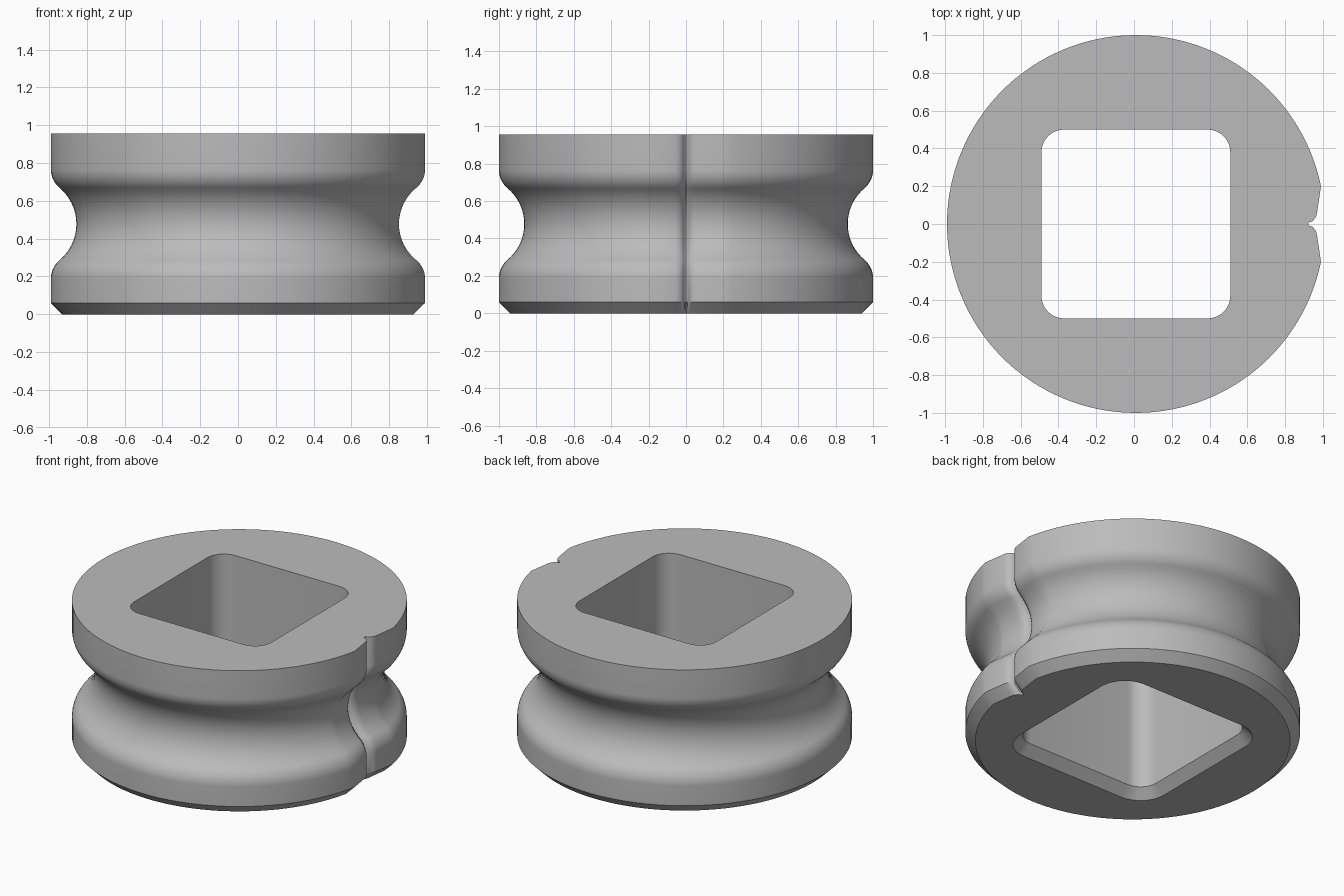
import bpy, bmesh
from math import sin, cos, asin, pi, radians, sqrt

cube = bpy.data.objects.get("Cube")
if cube:
    bpy.data.objects.remove(cube)

SHIFT = 0.01        # keeps the notched ring centred on x
HEIGHT = 0.955
CHAMFER = 0.06
HOLE, CORNER = 0.5, 0.12

# Outer profile (radius, height): chamfer, fillet, round groove, fillet
mid, steps, sweep = HEIGHT / 2, 8, radians(50)
groove, big, small = 0.865, 0.25, 0.128
upper = [(groove + big * (1 - cos(a)), big * sin(a))
         for a in (sweep * i / steps for i in range(steps + 1))]
upper += [(1 - small * (1 - cos(a)), (big + small) * sin(sweep) - small * sin(a))
          for a in (sweep * (1 - i / steps) for i in range(1, steps + 1))]
profile = [(1 - CHAMFER, 0), (1, CHAMFER)]
profile += [(r, mid - z) for r, z in reversed(upper)]
profile += [(r, mid + z) for r, z in upper[1:]] + [(1, HEIGHT)]

# Notch on the +x side: (half width y, inward depth)
notch = [(0, 0.09), (0.008, 0.084), (0.015, 0.065), (0.03, 0.051),
         (0.045, 0.043), (0.06, 0.039), (0.2, 0)]


def outer_ring(r, z, around=120):
    half = [(sqrt(r * r - y * y) - d, y) for y, d in notch]
    start = asin(notch[-1][0] / r)
    arc = [start + (2 * pi - 2 * start) * i / around for i in range(1, around)]
    pts = half + [(r * cos(a), r * sin(a)) for a in arc]
    pts += [(x, -y) for x, y in reversed(half[1:])]
    return [(x + SHIFT, y, z) for x, y in pts]


def hole_ring(grow, z, steps=8):
    flat = HOLE - CORNER
    pts = []
    for k, (sx, sy) in enumerate([(1, 1), (-1, 1), (-1, -1), (1, -1)]):
        for i in range(steps + 1):
            a = pi / 2 * (k + i / steps)
            pts.append((sx * flat + (CORNER + grow) * cos(a) + SHIFT,
                        sy * flat + (CORNER + grow) * sin(a), z))
    return pts


def skin(bm, rings):
    """Join successive closed rings with quads; return first and last loops."""
    loops = [[bm.verts.new(p) for p in ring] for ring in rings]
    for a, b in zip(loops, loops[1:]):
        for i in range(len(a)):
            j = (i + 1) % len(a)
            bm.faces.new((a[i], a[j], b[j], b[i]))
    return loops[0], loops[-1]


def loop_edges(bm, loop):
    return [bm.edges.get((loop[i - 1], loop[i])) for i in range(len(loop))]


# Grooved wall, square bore and the two flat ends
bm = bmesh.new()
wall = skin(bm, [outer_ring(r, z) for r, z in profile])
bore = skin(bm, [hole_ring(CHAMFER, 0), hole_ring(0, CHAMFER), hole_ring(0, HEIGHT)])
for outer, inner in zip(wall, bore):
    bmesh.ops.triangle_fill(bm, use_beauty=True,
                            edges=loop_edges(bm, outer) + loop_edges(bm, inner))
bmesh.ops.recalc_face_normals(bm, faces=bm.faces)
mesh = bpy.data.meshes.new("grooved_ring")
bm.to_mesh(mesh)
bm.free()

ring = bpy.data.objects.new("grooved_ring", mesh)
bpy.context.collection.objects.link(ring)

# Plain grey material
grey = bpy.data.materials.new("mid grey")
grey.use_nodes = True
colour = (0.5, 0.5, 0.5, 1)
grey.diffuse_color = colour
grey.node_tree.nodes["Principled BSDF"].inputs["Base Color"].default_value = colour
mesh.materials.append(grey)

bpy.ops.object.select_all(action='DESELECT')
ring.select_set(True)
bpy.context.view_layer.objects.active = ring
bpy.ops.object.shade_smooth_by_angle(angle=radians(30))
